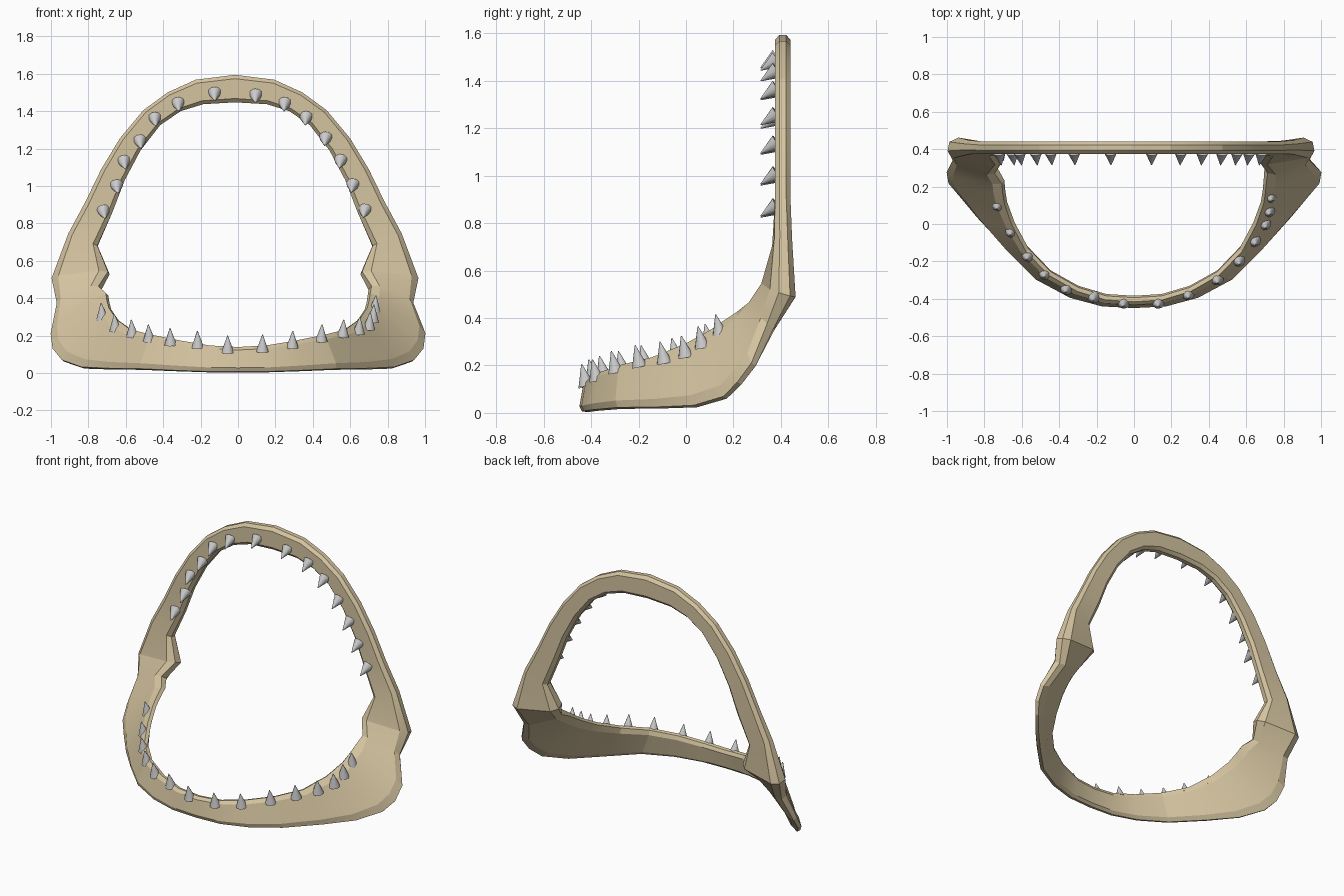
import bpy, bmesh, math
from mathutils import Vector

if "Cube" in bpy.data.objects:
    bpy.data.objects.remove(bpy.data.objects["Cube"])

def material(name, color):
    m = bpy.data.materials.new(name)
    m.diffuse_color = (*color, 1)
    m.use_nodes = True
    m.node_tree.nodes["Principled BSDF"].inputs["Base Color"].default_value = m.diffuse_color
    return m

BONE = material("bone tan", (0.66, 0.55, 0.35))
TOOTH = material("tooth grey", (0.60, 0.60, 0.60))

def add_object(name, bm, mat, angle):
    me = bpy.data.meshes.new(name)
    bmesh.ops.recalc_face_normals(bm, faces=bm.faces)
    bm.to_mesh(me)
    bm.free()
    me.materials.append(mat)
    ob = bpy.data.objects.new(name, me)
    bpy.context.collection.objects.link(ob)
    bpy.ops.object.select_all(action='DESELECT')
    ob.select_set(True)
    bpy.context.view_layer.objects.active = ob
    bpy.ops.object.shade_smooth_by_angle(angle=math.radians(angle))
    return ob

# Half loop of jaw sections: inner edge, outer edge, thickness
LOWER = [
    ((0, -.405, .137), (0, -.428, .005), .05),
    ((.15, -.395, .145), (.17, -.420, .006), .05),
    ((.30, -.350, .170), (.34, -.375, .012), .05),
    ((.45, -.265, .200), (.52, -.280, .020), .05),
    ((.57, -.140, .230), (.69, -.110, .022), .05),
    ((.645, 0, .285), (.83, .040, .028), .05),
    ((.685, .11, .345), (.935, .165, .065), .05),
    ((.695, .17, .385), (.985, .225, .125), .055),
    ((.70, .225, .420), (.995, .285, .205), .06),
]
HINGE = [
    ((.722, .285, .455), (.945, .355, .365), .085),
    ((.675, .365, .535), (.976, .415, .500), .115),
    ((.735, .398, .680), (.890, .412, .745), .075),
]
ARCH_XZ = [((.655, .86), (.80, .915)), ((.59, 1.03), (.715, 1.09)),
           ((.505, 1.19), (.615, 1.255)), ((.40, 1.325), (.49, 1.405)),
           ((.29, 1.40), (.36, 1.500)), ((.17, 1.437), (.21, 1.568)),
           ((0, 1.447), (0, 1.594))]
ARCH = [((a[0], .408, a[1]), (b[0], .408, b[1]), .065) for a, b in ARCH_XZ]
SHIFT = -.016      # the upper arch sits slightly off centre

def place(sec, side, shift):
    a, b, t = sec
    return (Vector((a[0] * side + shift, a[1], a[2])),
            Vector((b[0] * side + shift, b[1], b[2])), t)

half = [(s, 0) for s in LOWER] + [(s, SHIFT) for s in HINGE + ARCH]
ring = [place(s, 1, d) for s, d in half]
ring += [place(s, -1, d) for s, d in reversed(half[1:-1])]

# Jaw: one closed band with a bevelled cross-section
PROFILE = [(-.5, -.22), (-.36, -.5), (.36, -.5), (.5, -.22),
           (.5, .22), (.36, .5), (-.36, .5), (-.5, .22)]
mids = [(a + b) / 2 for a, b, t in ring]
bm = bmesh.new()
loops = []
n = len(ring)
for i, (a, b, t) in enumerate(ring):
    across = b - a
    normal = (mids[(i + 1) % n] - mids[i - 1]).cross(across).normalized()
    loops.append([bm.verts.new(mids[i] + across * p + normal * t * q)
                  for p, q in PROFILE])
for i in range(n):
    r, s = loops[i], loops[(i + 1) % n]
    for k in range(8):
        m = (k + 1) % 8
        bm.faces.new((r[k], r[m], s[m], s[k]))
add_object("jaw_bone", bm, BONE, 14)

def cone_tooth(name, base, tip, radius):
    base, tip = Vector(base), Vector(tip)
    axis = tip - base
    bm = bmesh.new()
    bmesh.ops.create_cone(bm, cap_ends=True, segments=12, radius1=radius,
                          radius2=.002, depth=axis.length)
    rot = axis.to_track_quat('Z', 'Y')
    for v in bm.verts:
        v.co = rot @ v.co + (base + tip) / 2
    add_object(name, bm, TOOTH, 40)

# Upper teeth: lean forward and down from the arch
UPPER_TEETH = [(-.72, .86), (-.65, .995), (-.61, 1.125), (-.525, 1.235),
               (-.445, 1.355), (-.32, 1.435), (-.125, 1.49),
               (.095, 1.48), (.25, 1.435), (.365, 1.36), (.47, 1.25),
               (.55, 1.13), (.615, 1.0), (.68, .865)]
for i, (x, z) in enumerate(UPPER_TEETH):
    cone_tooth(f"upper_tooth_{i + 1}", (x, .385, z + .01),
               (x * .985, .315, z - .035), .036)

# Lower teeth: stand on the inner rim and lean outward
LOWER_TEETH = [(-.725, .10, .285), (-.655, -.04, .225), (-.565, -.17, .195),
               (-.475, -.265, .17), (-.36, -.345, .15), (-.215, -.39, .135),
               (-.055, -.42, .11), (.13, -.42, .115), (.29, -.375, .135),
               (.445, -.295, .17), (.56, -.195, .195), (.645, -.09, .21),
               (.70, 0, .235), (.72, .07, .275), (.73, .145, .325)]
for i, (x, y, z) in enumerate(LOWER_TEETH):
    cone_tooth(f"lower_tooth_{i + 1}", (x, y, z),
               (x * 1.01, y - .02, z + .09), .034)
